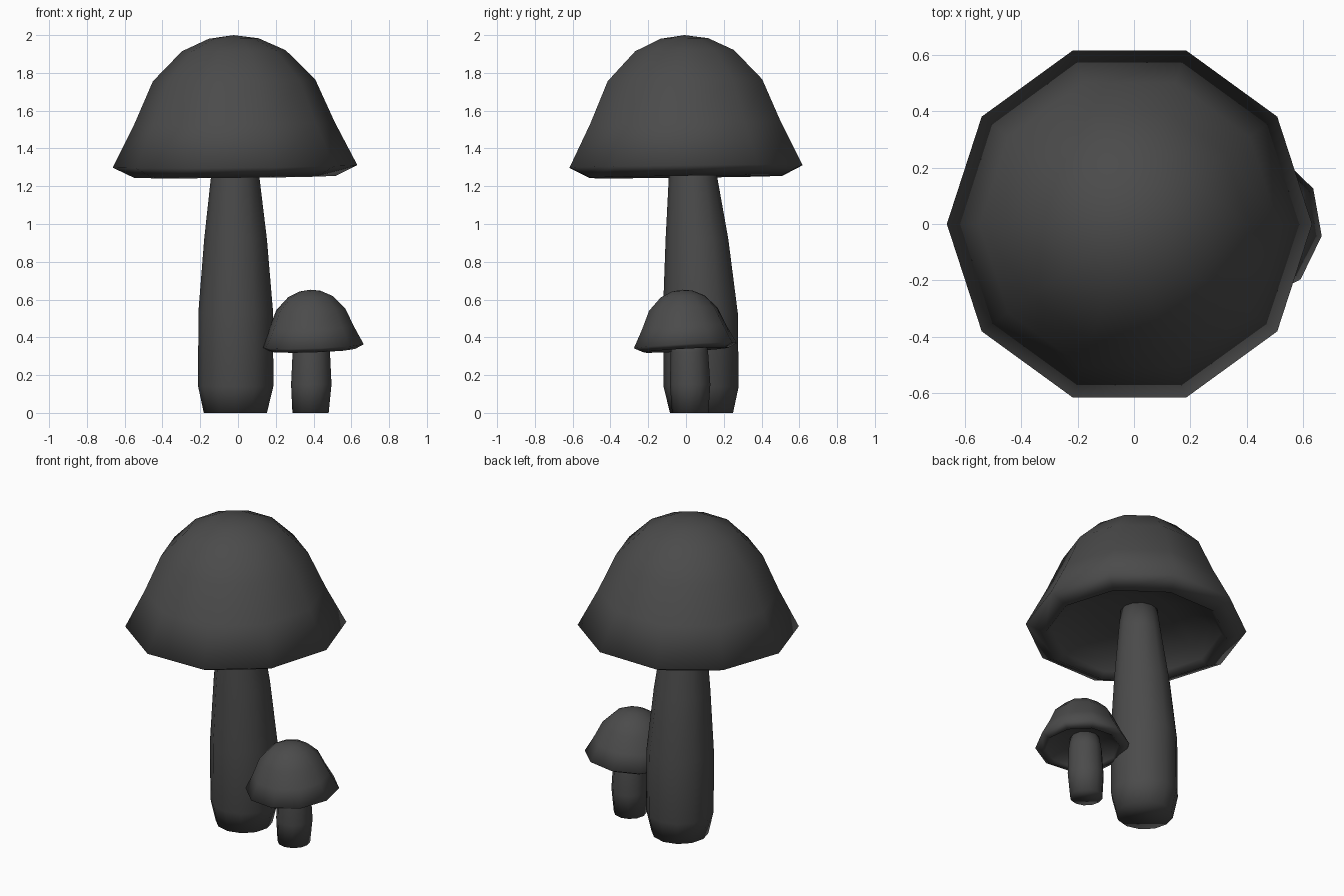
import bpy, bmesh, math

if "Cube" in bpy.data.objects:
    bpy.data.objects.remove(bpy.data.objects["Cube"])

dark = bpy.data.materials.new("dark_grey")
dark.diffuse_color = (0.07, 0.07, 0.07, 1)
dark.use_nodes = True
dark.node_tree.nodes["Principled BSDF"].inputs["Base Color"].default_value = dark.diffuse_color


def lathe(name, rings, sides, loc=(0, 0, 0), rot=(0, 0, 0), scale=1.0):
    """Closed smooth body from rings (x, y, z, radius); radius 0 makes a pole."""
    bm = bmesh.new()
    loops = []
    for x, y, z, r in rings:
        n = sides if r > 0 else 1
        loops.append([bm.verts.new((x + r * math.cos(2 * math.pi * i / sides),
                                    y + r * math.sin(2 * math.pi * i / sides), z))
                      for i in range(n)])
    for a, b in zip(loops, loops[1:]):
        for i in range(sides):
            j = (i + 1) % sides
            if len(a) == 1:
                bm.faces.new((a[0], b[j], b[i]))
            elif len(b) == 1:
                bm.faces.new((a[i], a[j], b[0]))
            else:
                bm.faces.new((a[i], a[j], b[j], b[i]))
    for end in (loops[0], loops[-1]):
        if len(end) > 1:
            bm.faces.new(end)
    bmesh.ops.recalc_face_normals(bm, faces=bm.faces)
    for f in bm.faces:
        f.smooth = True
    mesh = bpy.data.meshes.new(name)
    bm.to_mesh(mesh)
    bm.free()
    mesh.materials.append(dark)
    ob = bpy.data.objects.new(name, mesh)
    bpy.context.collection.objects.link(ob)
    ob.location, ob.rotation_euler, ob.scale = loc, rot, (scale,) * 3
    return ob


# Cap profile (radius, height above rim): hollow underside, lip, rim, dome
cap = [(0, 0.10), (0.25, 0.085), (0.43, 0.035), (0.50, -0.02), (0.535, -0.055),
       (0.648, 0), (0.53, 0.23), (0.43, 0.455), (0.275, 0.612), (0.132, 0.677), (0, 0.695)]
cap_rings = [(0, 0, z, r) for r, z in cap]

# Large mushroom: the stem leans gently forward towards its top
lathe("large_cap", cap_rings, 10, (-0.016, 0, 1.305), (0.012, -0.01, 0))
lathe("large_stem", [(-0.014, 0.082, 0, 0.167), (-0.012, 0.08, 0.14, 0.199),
                     (-0.012, 0.076, 0.53, 0.198), (-0.013, 0.058, 0.92, 0.166),
                     (-0.015, 0.037, 1.25, 0.128), (-0.015, 0.03, 1.41, 0.11)], 12)

# Small mushroom, cap tilted towards the front
lathe("small_cap", cap_rings, 10, (0.392, -0.004, 0.356),
      (0.06, -0.025, math.radians(-8)), 0.427)
lathe("small_stem", [(0.384, 0.022, 0, 0.096), (0.388, 0.022, 0.15, 0.107),
                     (0.388, 0.018, 0.32, 0.099), (0.388, 0.014, 0.41, 0.085)], 12)
